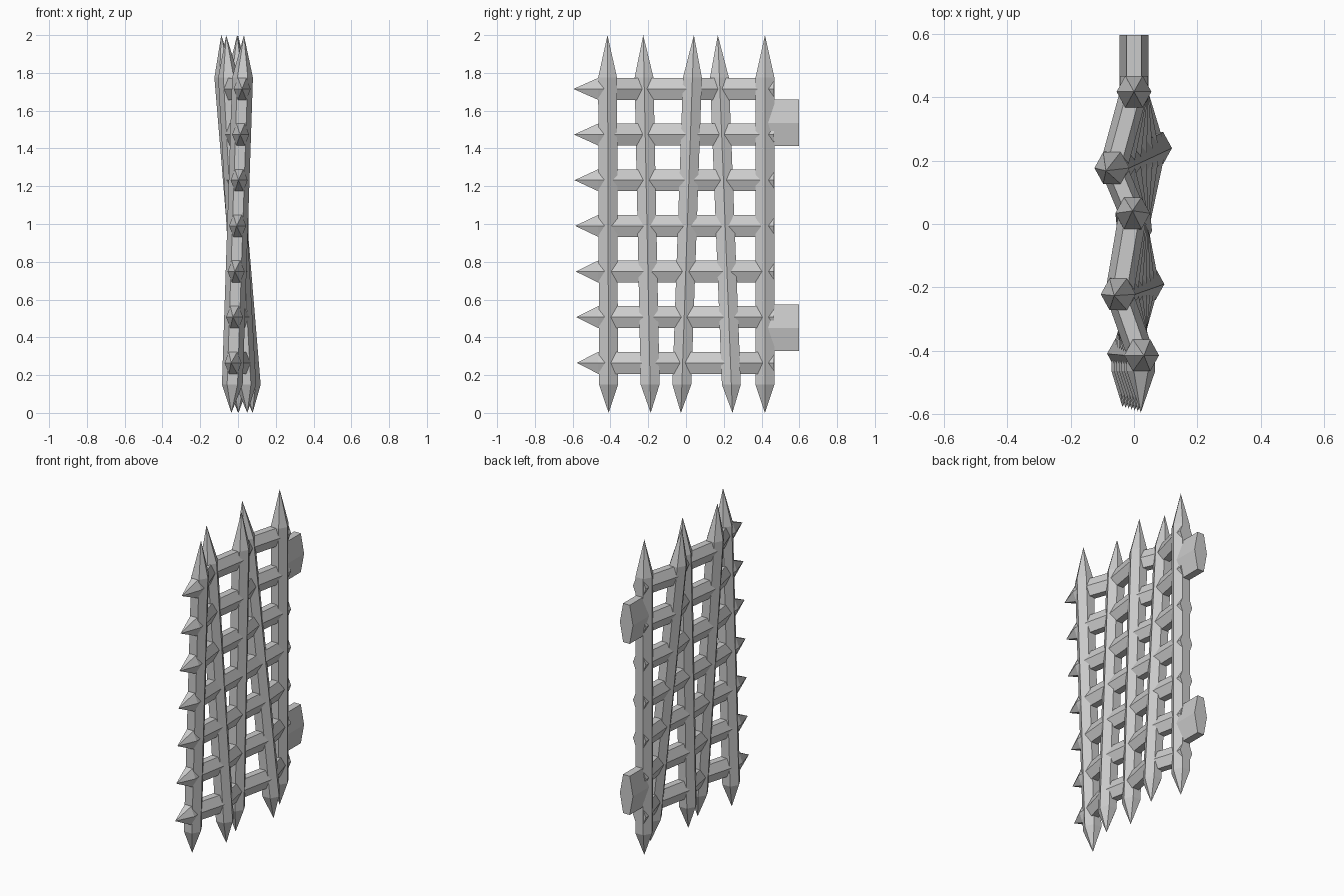
import bpy, math
from mathutils import Vector

if "Cube" in bpy.data.objects:
    bpy.data.objects.remove(bpy.data.objects["Cube"])


def loft(name, sections, axis, tip_start=None, tip_end=None):
    """Hexagonal bar through (centre, radius_x, radius_other); corners point along x."""
    verts, faces = [], []
    for c, rx, ro in sections:
        for k in range(6):
            a = k * math.pi / 3
            dx, do = rx * math.cos(a), ro * math.sin(a) / math.sin(math.pi / 3)
            off = Vector((dx, do, 0)) if axis == 'Z' else Vector((dx, 0, do))
            verts.append(Vector(c) + off)
    n = len(sections)
    for i in range(n - 1):
        for k in range(6):
            a, b = i * 6 + k, i * 6 + (k + 1) % 6
            faces.append((a, b, b + 6, a + 6))
    for tip, base in ((tip_start, 0), (tip_end, (n - 1) * 6)):
        ring = list(range(base, base + 6))
        if tip is None:
            faces.append(ring)
        else:
            verts.append(Vector(tip))
            faces += [(ring[k], ring[(k + 1) % 6], len(verts) - 1) for k in range(6)]
    me = bpy.data.meshes.new(name)
    me.from_pydata([tuple(v) for v in verts], [], faces)
    ob = bpy.data.objects.new(name, me)
    bpy.context.collection.objects.link(ob)
    # consistent outward normals
    import bmesh
    bm = bmesh.new()
    bm.from_mesh(me)
    bmesh.ops.recalc_face_normals(bm, faces=bm.faces)
    bm.to_mesh(me)
    bm.free()
    return ob


# Centre lines of the crooked uprights: (x, y) at the bottom and top shoulders
Z0, Z1 = 0.15, 1.775
UPRIGHTS = [
    ((-0.030, -0.410), (0.024, -0.415)),
    ((0.041, -0.190), (-0.050, -0.222)),
    ((0.002, -0.022), (-0.004, 0.034)),
    ((0.065, 0.240), (-0.070, 0.177)),
    ((0.000, 0.418), (0.000, 0.418)),
]


def on_upright(u, z):
    t = (z - Z0) / (Z1 - Z0)
    p = Vector(u[0]).lerp(Vector(u[1]), t) if 0 <= t <= 1 else \
        Vector(u[0]) + (Vector(u[1]) - Vector(u[0])) * t
    return Vector((p.x, p.y, z))


# Upright bars with spikes at both ends
for i, u in enumerate(UPRIGHTS):
    loft(f"upright_bar_{i + 1}",
         [(on_upright(u, z), 0.055, 0.05) for z in (Z0, Z1)], 'Z',
         on_upright(u, 0.0), on_upright(u, 2.0))

# Cross bars woven through the uprights, spiked on the free side
for j in range(7):
    z = 0.265 + j * 0.2417
    path = [on_upright(u, z) for u in UPRIGHTS]
    start = Vector((path[0].x, -0.465, z))
    end = Vector((path[-1].x, 0.467, z))
    tip = Vector((path[0].x * 1.2 - 0.005, -0.578 - 0.003 * j, z))
    loft(f"cross_bar_{j + 1}",
         [(p, 0.045, 0.058) for p in [start] + path + [end]], 'Y', tip)

# Hinge blocks on the wall side
for label, z in (("lower", 0.45), ("upper", 1.535)):
    loft(f"{label}_hinge",
         [(Vector((0, y, z)), 0.046, 0.123) for y in (0.42, 0.597)], 'Y')
